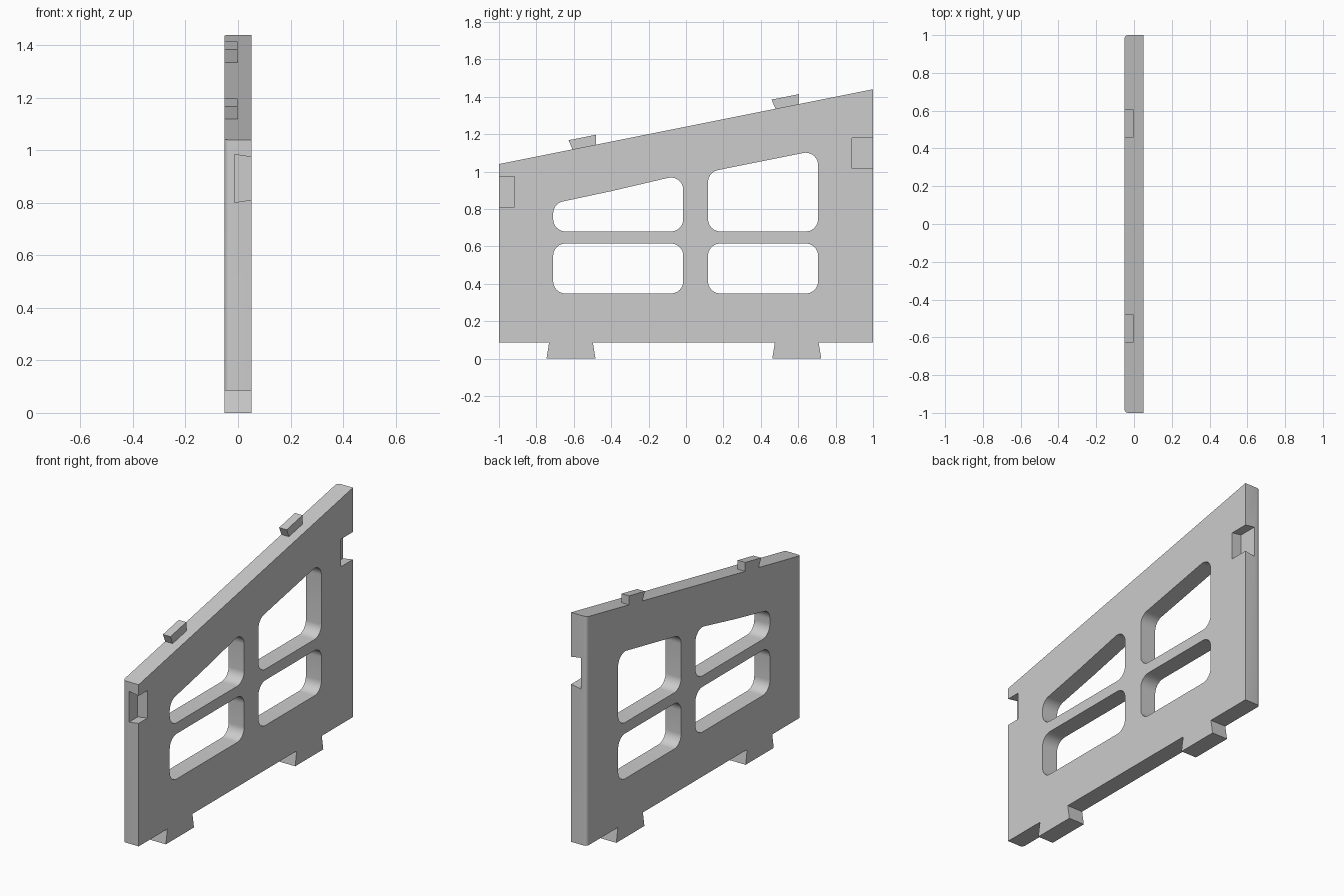
import bpy
import bmesh
from mathutils import Vector

cube = bpy.data.objects.get("Cube")
if cube:
    bpy.data.objects.remove(cube, do_unlink=True)

HALF = 0.051        # half the panel thickness
RADIUS = 0.065      # window corner radius
FLOOR = 0.085       # height of the panel's lower edge

grey = bpy.data.materials.new("plain_grey")
grey.use_nodes = True
COLOUR = (0.604, 0.604, 0.604, 1)
grey.diffuse_color = COLOUR
grey.node_tree.nodes["Principled BSDF"].inputs["Base Color"].default_value = COLOUR


def rounded(points, radius, steps=8):
    """Replace every corner of an outline by a tangent arc."""
    out = []
    pts = [Vector(p) for p in points]
    for i, p in enumerate(pts):
        a = (pts[i - 1] - p).normalized()
        b = (pts[(i + 1) % len(pts)] - p).normalized()
        if a.angle(b) > 2.8:        # slight kink, keep as it is
            out.append(p)
            continue
        reach = radius * (a + b).length / (a - b).length
        centre = p + (a + b).normalized() * (reach ** 2 + radius ** 2) ** 0.5
        start, end = p + a * reach - centre, p + b * reach - centre
        for k in range(steps + 1):
            out.append(centre + start.lerp(end, k / steps).normalized() * radius)
    return out


def prism(name, outline, low, high, axis="x"):
    """Extrude an outline along x (outline in y, z) or along y (outline in x, z)."""
    bm = bmesh.new()
    rings = []
    for level in (low, high):
        rings.append([bm.verts.new((level, p[0], p[1]) if axis == "x" else (p[0], level, p[1]))
                      for p in outline])
        bm.faces.new(rings[-1])
    for i in range(len(outline)):
        bm.faces.new((rings[0][i - 1], rings[0][i], rings[1][i], rings[1][i - 1]))
    bmesh.ops.recalc_face_normals(bm, faces=bm.faces)
    mesh = bpy.data.meshes.new(name)
    bm.to_mesh(mesh)
    bm.free()
    mesh.materials.append(grey)
    obj = bpy.data.objects.new(name, mesh)
    bpy.context.collection.objects.link(obj)
    return obj


def top_z(y):
    return 1.24 + 0.2 * y


# Panel outline with two dovetail feet
outline = [(-1, FLOOR)]
for y in (-0.615, 0.592):
    outline += [(y - 0.117, FLOOR), (y - 0.131, 0), (y + 0.131, 0), (y + 0.117, FLOOR)]
outline += [(1, FLOOR), (1, top_z(1)), (-1, top_z(-1))]
panel = prism("side_panel", outline, -HALF, HALF)

# Rounded upright edges on one face
bm = bmesh.new()
bm.from_mesh(panel.data)
edges = [e for e in bm.edges
         if all(v.co.x < 0 and abs(v.co.y) > 0.99 for v in e.verts)
         and abs(e.verts[0].co.y - e.verts[1].co.y) < 0.01]
bmesh.ops.bevel(bm, geom=edges, offset=0.02, segments=5, profile=0.5, affect="EDGES")
bm.to_mesh(panel.data)
bm.free()

# Window openings
LEFT, RIGHT = (-0.71, -0.015), (0.118, 0.706)
windows = [[(a, 0.348), (b, 0.348), (b, 0.615), (a, 0.615)] for a, b in (LEFT, RIGHT)]
windows.append([(LEFT[0], 0.68), (LEFT[1], 0.68), (LEFT[1], 0.985),
                (-0.4, 0.895), (LEFT[0], 0.829)])
windows.append([(RIGHT[0], 0.68), (RIGHT[1], 0.68), (RIGHT[1], 1.115), (RIGHT[0], 0.997)])
cutters = [prism("window_cutter", rounded(w, RADIUS), -0.2, 0.2) for w in windows]

# Dovetail notches in both ends, open on the other face
for z, low, high in ((0.893, -1.1, -0.918), (1.097, 0.888, 1.1)):
    notch = [(-0.013, z - 0.0915), (0.1, z - 0.0735), (0.1, z + 0.0735), (-0.013, z + 0.0915)]
    cutters.append(prism("notch_cutter", notch, low, high, "y"))

# Cut the openings
bpy.ops.object.select_all(action="DESELECT")
panel.select_set(True)
bpy.context.view_layer.objects.active = panel
for cutter in cutters:
    mod = panel.modifiers.new("cut", "BOOLEAN")
    mod.operation = "DIFFERENCE"
    mod.solver = "EXACT"
    mod.object = cutter
    bpy.ops.object.modifier_apply(modifier=mod.name)
    bpy.data.objects.remove(cutter, do_unlink=True)
bpy.ops.object.shade_smooth_by_angle()

# Slanted locking tabs on the sloping top
for name, y in (("front_top_tab", -0.607), ("back_top_tab", 0.478)):
    end = y + 0.127
    tab = [(y, top_z(y)), (end, top_z(end)), (end, top_z(end) + 0.053),
           (y - 0.021, top_z(y) + 0.049)]
    prism(name, tab, -HALF, -0.002)
